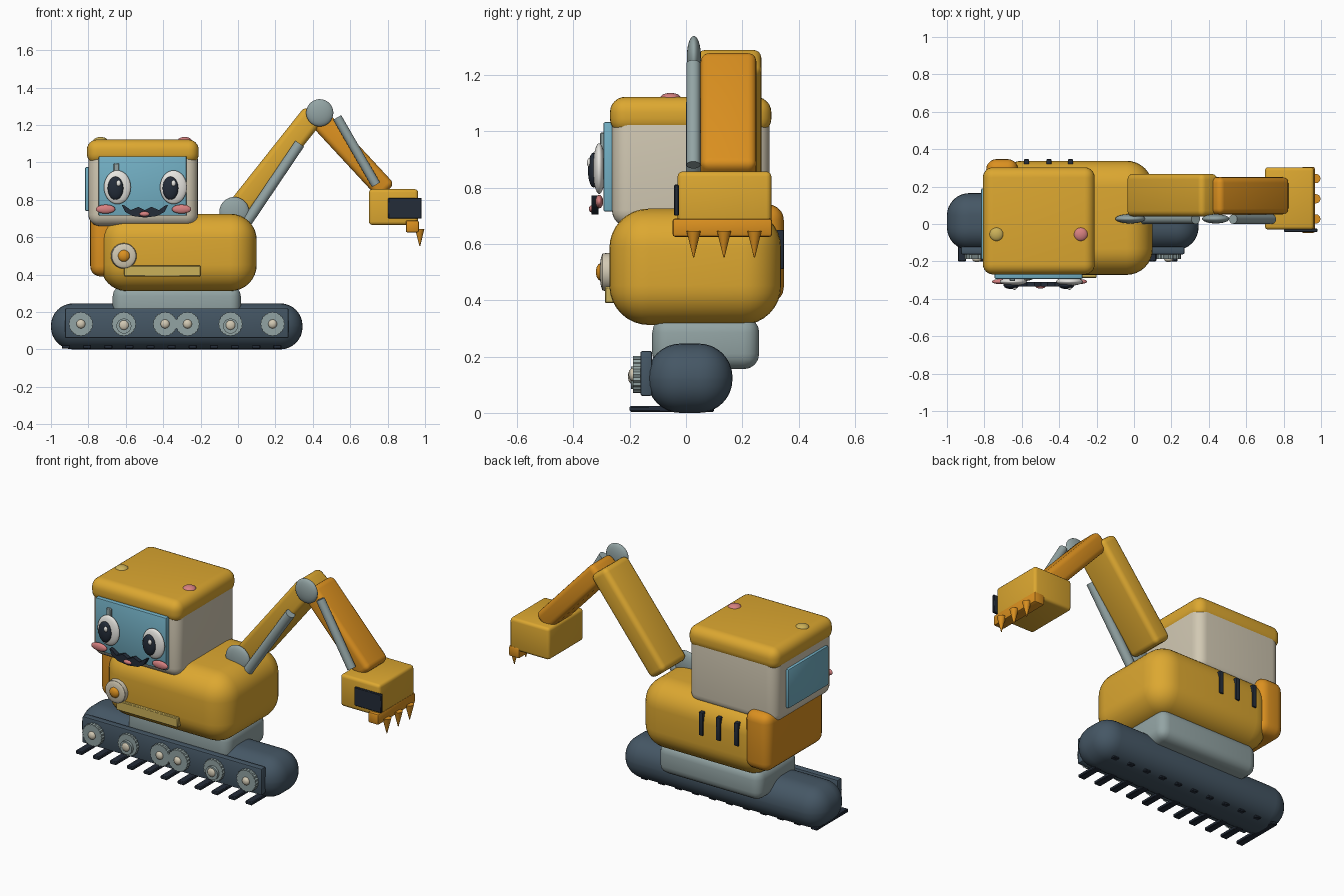
import bpy, bmesh, math
from mathutils import Vector, Matrix

if "Cube" in bpy.data.objects:
    bpy.data.objects.remove(bpy.data.objects["Cube"], do_unlink=True)


def material(name, *rgb):
    m = bpy.data.materials.new(name)
    m.use_nodes = True
    m.diffuse_color = (*rgb, 1)
    node = next(n for n in m.node_tree.nodes if n.type == 'BSDF_PRINCIPLED')
    node.inputs["Base Color"].default_value = (*rgb, 1)
    node.inputs["Roughness"].default_value = 0.6
    return m


YELLOW = material("yellow paint", .72, .39, .03)
ORANGE = material("orange paint", .71, .28, .014)
GRAY = material("gray metal", .29, .37, .37)
SLATE = material("slate rubber", .06, .095, .13)
NAVY = material("dark navy", .017, .025, .04)
CREAM = material("cream", .64, .58, .45)
BLUE = material("window blue", .17, .43, .55)
PINK = material("pink", .68, .22, .22)
PALE = material("pale yellow", .6, .44, .1)
WHITE = material("white", .8, .79, .75)


def finish(name, bm, mat, angle=40):
    bmesh.ops.recalc_face_normals(bm, faces=bm.faces)
    me = bpy.data.meshes.new(name)
    bm.to_mesh(me)
    bm.free()
    me.materials.append(mat)
    ob = bpy.data.objects.new(name, me)
    bpy.context.scene.collection.objects.link(ob)
    bpy.ops.object.select_all(action='DESELECT')
    ob.select_set(True)
    bpy.context.view_layer.objects.active = ob
    bpy.ops.object.shade_smooth_by_angle(angle=math.radians(angle))
    return ob


def block(name, mat, x, y, z, r=0.0, seg=4, tilt=0.0):
    """Rounded box given by its ranges, tilted about y."""
    bm = bmesh.new()
    bmesh.ops.create_cube(bm, size=1)
    bmesh.ops.scale(bm, verts=bm.verts, vec=(x[1] - x[0], y[1] - y[0], z[1] - z[0]))
    if r:
        bmesh.ops.bevel(bm, geom=bm.edges[:], offset=r, segments=seg,
                        profile=.5, affect='EDGES')
    centre = Vector((sum(x), sum(y), sum(z))) / 2
    bm.transform(Matrix.Translation(centre) @ Matrix.Rotation(tilt, 4, 'Y'))
    return finish(name, bm, mat)


def beam(name, mat, start, end, y, thick, r):
    """Rounded box running between two (x, z) points."""
    a, b = Vector(start), Vector(end)
    mid, d = (a + b) / 2, b - a
    return block(name, mat, (mid.x - d.length / 2, mid.x + d.length / 2), y,
                 (mid.y - thick / 2, mid.y + thick / 2), r, 4, -math.atan2(d.y, d.x))


def rod(name, mat, a, b, r1, r2=None, n=24, tooth=1.0):
    """Cylinder or cone from a to b, with optional rim teeth."""
    a, b = Vector(a), Vector(b)
    bm = bmesh.new()
    bmesh.ops.create_cone(bm, cap_ends=True, segments=n, radius1=r1,
                          radius2=r1 if r2 is None else r2, depth=(b - a).length)
    if tooth != 1:
        for v in bm.verts:
            k = round(math.atan2(v.co.y, v.co.x) / (2 * math.pi / n) - .25)
            if k % 2:
                v.co.x *= tooth
                v.co.y *= tooth
    rot = (b - a).to_track_quat('Z', 'Y').to_matrix().to_4x4()
    bm.transform(Matrix.Translation((a + b) / 2) @ rot)
    return finish(name, bm, mat)


def ball(name, mat, centre, radii, n=24):
    bm = bmesh.new()
    bmesh.ops.create_uvsphere(bm, u_segments=n, v_segments=n // 2, radius=1)
    bmesh.ops.scale(bm, verts=bm.verts, vec=radii)
    bmesh.ops.translate(bm, verts=bm.verts, vec=centre)
    return finish(name, bm, mat, 60)


# Track, side plate and tread bars
block("track", SLATE, (-1, .345), (-.138, .165), (0, .246), .119, 8)
block("track_side_plate", SLATE, (-.925, .27), (-.162, -.12), (.06, .22), .008, 2)
for i in range(11):
    x = -.92 + i * .113
    block("tread_bar", NAVY, (x - .022, x + .022), (-.2, .1), (.004, .024), .004, 1)

# Wheels: toothed ones, and plain ones with a large hub
for x in (-.84, -.39, -.27, .185):
    rod("toothed_wheel", GRAY, (x, -.15, .136), (x, -.188, .136), .066, n=40, tooth=.93)
    ball("wheel_cap", CREAM, (x, -.188, .136), (.024, .016, .024), 16)
for x in (-.61, -.04):
    rod("wheel", GRAY, (x, -.15, .136), (x, -.18, .136), .066, n=40, tooth=.93)
    rod("wheel_hub", GRAY, (x, -.17, .125), (x, -.196, .125), .04)
    ball("wheel_cap", CREAM, (x, -.194, .13), (.026, .012, .026), 16)

# Turntable, body and counterweight
block("turntable", GRAY, (-.67, .015), (-.12, .26), (.155, .34), .055)
block("body", YELLOW, (-.735, .1), (-.272, .338), (.312, .725), .14, 8)
block("counterweight", ORANGE, (-.79, -.62), (-.2, .347), (.39, .74), .055, 5)
for x in (-.575, -.455, -.34):
    block("vent", NAVY, (x - .014, x + .014), (.31, .347), (.51, .65), .005, 2)

# Body front: lamp and strip
rod("lamp_ring", CREAM, (-.61, -.25, .5), (-.61, -.296, .5), .07, .066, 32)
ball("lamp_ring_front", CREAM, (-.61, -.294, .5), (.066, .012, .066))
ball("lamp_glass", ORANGE, (-.61, -.3, .5), (.032, .02, .032))
block("front_strip", PALE, (-.61, -.2), (-.288, -.25), (.39, .448), .004, 1)

# Cabin
block("cabin", CREAM, (-.8, -.215), (-.263, .297), (.66, 1.08), .06, 6)
block("roof", YELLOW, (-.808, -.21), (-.27, .303), (.99, 1.122), .055, 6)
block("windshield", BLUE, (-.745, -.275), (-.293, -.25), (.715, 1.032), .006, 2)
block("side_window", BLUE, (-.817, -.79), (-.19, .19), (.74, .975), .006, 2)
ball("roof_lamp_left", PINK, (-.285, -.055, 1.115), (.038, .038, .021))
ball("roof_lamp_right", PALE, (-.735, -.055, 1.115), (.038, .038, .021))

# Face
for x, dx in ((-.645, -.01), (-.345, -.016)):
    ball("eye", WHITE, (x, -.308, .867), (.072, .022, .09), 32)
    ball("pupil", NAVY, (x + dx, -.328, .862), (.042, .02, .062))
    ball("eye_shine", WHITE, (x + dx + .016, -.344, .888), (.012, .008, .016), 12)
block("wiper", GRAY, (-.665, -.635), (-.305, -.28), (.92, .995), .004, 1)
for x in (-.708, -.302):
    ball("cheek", PINK, (x, -.308, .75), (.052, .014, .024))

# Mouth: half outline mirrored about its middle
half = [(0, .745), (.035, .762), (.075, .745), (.11, .77), (.124, .772),
        (.105, .735), (.065, .713), (0, .705)]
outline = half + [(-x, z) for x, z in reversed(half[1:-1])]
bm = bmesh.new()
face = bm.faces.new([bm.verts.new((x - .498, -.31, z)) for x, z in outline])
ext = bmesh.ops.extrude_face_region(bm, geom=[face])["geom"]
bmesh.ops.translate(bm, vec=(0, -.025, 0),
                    verts=[g for g in ext if isinstance(g, bmesh.types.BMVert)])
finish("mouth", bm, NAVY)
ball("tongue", PINK, (-.5, -.333, .724), (.028, .012, .013), 16)

# Arm: boom, stick, joints and hydraulic rods
beam("boom", YELLOW, (.002, .75), (.408, 1.262), (.04, .268), .125, .03)
beam("stick", ORANGE, (.42, 1.25), (.795, .845), (.052, .25), .115, .03)
for x, z, r in ((-.02, .735, .08), (.437, 1.265, .073)):
    ball("arm_joint", GRAY, (x, .028, z), (r, .025, r), 32)
rod("boom_rod", GRAY, (.04, .028, .67), (.33, .028, 1.1), .028)
rod("stick_rod", GRAY, (.53, .026, 1.24), (.738, .026, .88), .025)

# Bucket, its side plate, lip and teeth
block("bucket", YELLOW, (.7, .963), (-.03, .303), (.665, .857), .018, 3)
block("bucket_side_plate", NAVY, (.803, .982), (-.042, -.025), (.7, .81), .003, 1)
block("bucket_lip", ORANGE, (.897, .967), (-.048, .306), (.625, .69), .01, 2)
for y in (.027, .135, .243):
    rod("bucket_tooth", ORANGE, (.972, y, .645), (.972, y, .552), .025, .002, 16)
